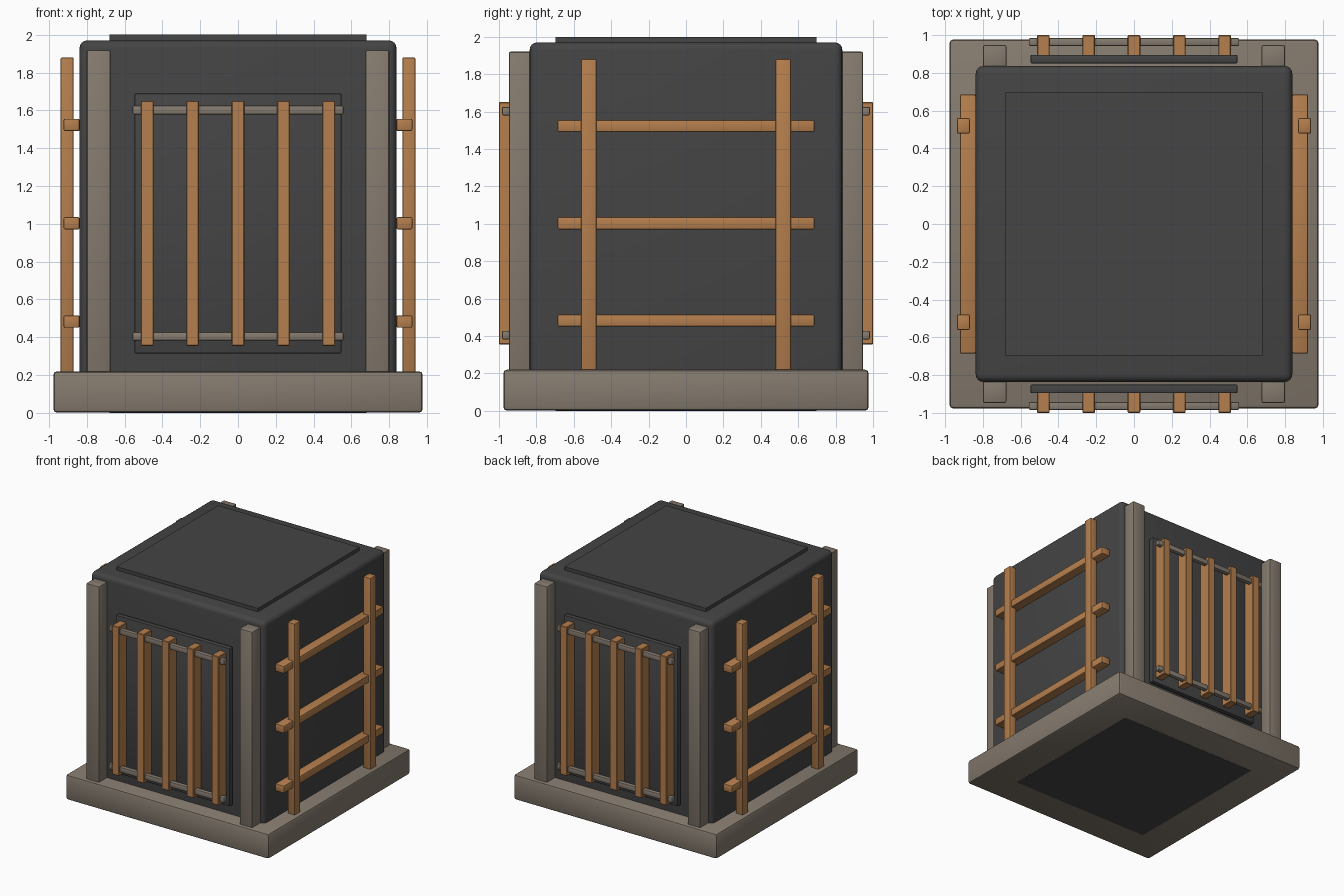
import bpy

if "Cube" in bpy.data.objects:
    bpy.data.objects.remove(bpy.data.objects["Cube"])


def material(name, rgb):
    m = bpy.data.materials.new(name)
    m.diffuse_color = (*rgb, 1.0)
    m.use_nodes = True
    m.node_tree.nodes["Principled BSDF"].inputs["Base Color"].default_value = m.diffuse_color
    return m


CHARCOAL = material("charcoal", (0.058, 0.058, 0.058))
TAUPE = material("taupe", (0.235, 0.197, 0.158))
WOOD = material("orange_wood", (0.46, 0.21, 0.075))


def box(name, x, y, z, mat, bevel=0.008, segments=2):
    """Bevelled box from (min, max) ranges on each axis."""
    bpy.ops.mesh.primitive_cube_add(size=1)
    ob = bpy.context.object
    ob.name = name
    for v in ob.data.vertices:
        v.co = [r[0] + (c + 0.5) * (r[1] - r[0]) for r, c in zip((x, y, z), v.co)]
    ob.data.materials.append(mat)
    if bevel:
        mod = ob.modifiers.new("bevel", "BEVEL")
        mod.width = bevel
        mod.segments = segments
        bpy.ops.object.modifier_apply(modifier=mod.name)
        bpy.ops.object.shade_smooth_by_angle()
    return ob


def around(c, w):
    return (c - w / 2, c + w / 2)


def side(s, a, b):
    """Range a..b on the positive or negative side of an axis."""
    return tuple(sorted((s * a, s * b)))


# Base slab, main body, lid and floor plates
box("base", (-0.977, 0.977), (-0.977, 0.977), (0.001, 0.22), TAUPE, 0.02)
box("body", (-0.838, 0.838), (-0.836, 0.836), (0.03, 1.97), CHARCOAL, 0.04, 4)
box("lid", (-0.68, 0.68), (-0.697, 0.697), (1.96, 2.0), CHARCOAL, 0)
box("floor_plate", (-0.68, 0.68), (-0.697, 0.697), (0.0, 0.04), CHARCOAL, 0)

for s, end in ((-1, "front"), (1, "back")):
    # Corner posts
    for t, lr in ((-1, "left"), (1, "right")):
        box(f"{end}_{lr}_post", side(t, 0.675, 0.80), side(s, 0.815, 0.947),
            (0.2, 1.92), TAUPE, 0.01)
    # Grille: backing panel, cross bars and slats
    box(f"{end}_panel", (-0.548, 0.548), side(s, 0.85, 0.896), (0.315, 1.69), CHARCOAL)
    for i, z in enumerate((0.405, 1.602)):
        box(f"{end}_cross_bar_{i}", (-0.557, 0.557), side(s, 0.943, 0.984),
            around(z, 0.046), TAUPE)
    for i in range(5):
        box(f"{end}_slat_{i}", around((i - 2) * 0.24, 0.067), side(s, 0.892, 1.0),
            (0.355, 1.65), WOOD, 0.004, 1)

# Side ladders: two rails and three rungs each
for s, lr in ((-1, "left"), (1, "right")):
    for t in (-1, 1):
        box(f"{lr}_rail_{t}", side(s, 0.869, 0.938), around(t * 0.52, 0.082),
            (0.2, 1.88), WOOD)
    for i, z in enumerate((0.483, 1.003, 1.523)):
        box(f"{lr}_rung_{i}", side(s, 0.838, 0.922), (-0.686, 0.686),
            around(z, 0.065), WOOD)
